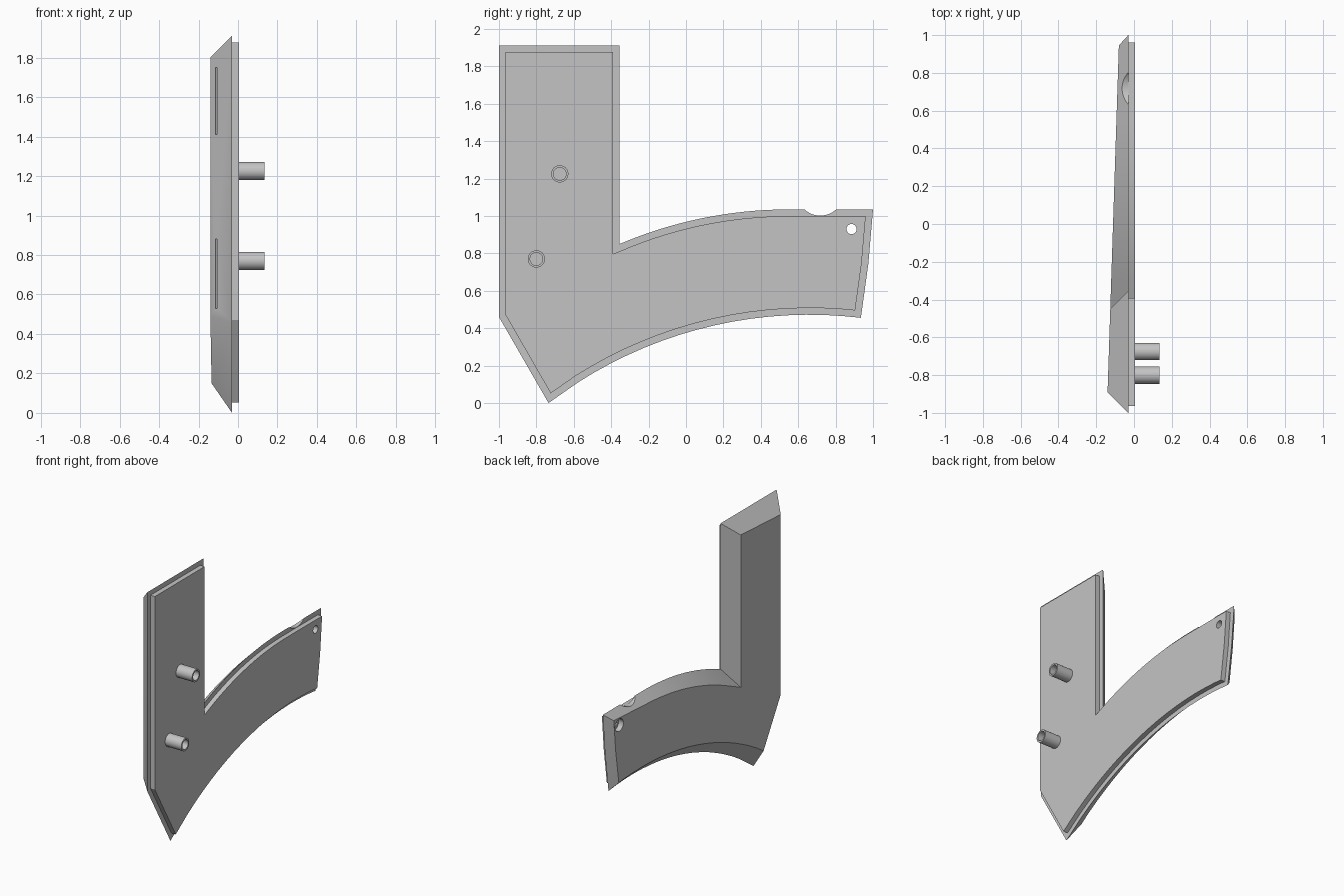
import bpy, bmesh
from math import sin, cos, pi, asin
from mathutils import Vector

cube = bpy.data.objects.get("Cube")
if cube:
    bpy.data.objects.remove(cube, do_unlink=True)

grey = bpy.data.materials.new("plain grey")
grey.use_nodes = True
grey.diffuse_color = (0.55, 0.55, 0.55, 1)
grey.node_tree.nodes["Principled BSDF"].inputs["Base Color"].default_value = grey.diffuse_color


def loft(name, rings):
    """Closed solid skinned through rings of equal point count."""
    bm = bmesh.new()
    loops = [[bm.verts.new(p) for p in ring] for ring in rings]
    n = len(loops[0])
    for a, b in zip(loops, loops[1:]):
        for i in range(n):
            j = (i + 1) % n
            bm.faces.new((a[i], a[j], b[j], b[i]))
    bm.faces.new(loops[0])
    bm.faces.new(loops[-1])
    bmesh.ops.recalc_face_normals(bm, faces=bm.faces)
    mesh = bpy.data.meshes.new(name)
    bm.to_mesh(mesh)
    bm.free()
    mesh.materials.append(grey)
    ob = bpy.data.objects.new(name, mesh)
    bpy.context.collection.objects.link(ob)
    return ob


def circle(x, y, z, r, n=40):
    return [(x, y + r * cos(2 * pi * i / n), z + r * sin(2 * pi * i / n)) for i in range(n)]


def arc(cy, cz, r, y0, y1, n):
    """Points on the upper side of a circle between two y positions."""
    a0, a1 = asin((y0 - cy) / r), asin((y1 - cy) / r)
    angles = [a0 + (a1 - a0) * i / n for i in range(n + 1)]
    return [Vector((cy + r * sin(a), cz + r * cos(a))) for a in angles]


def select_only(ob):
    bpy.ops.object.select_all(action='DESELECT')
    ob.select_set(True)
    bpy.context.view_layer.objects.active = ob


# Side outline, as (y, z), counter-clockwise
lower = arc(0.66, -1.825, 2.297, -0.735, 0.935, 18)
del lower[1]
upper = arc(0.55, -1.271, 2.306, 0.55, -0.355, 16)
outline = ([Vector((-1, 0.46))] + lower + [Vector((0.975, 0.745)), Vector((1, 1.035))]
           + upper + [Vector((-0.355, 1.912)), Vector((-1, 1.912))])


def mitres(pts):
    """Inward offset vector per unit of inset at each corner."""
    normals = []
    for i, p in enumerate(pts):
        d = (pts[(i + 1) % len(pts)] - p).normalized()
        normals.append(Vector((-d.y, d.x)))
    return [(normals[i - 1] + normals[i]) / (1 + normals[i - 1].dot(normals[i]))
            for i in range(len(pts))]


# Body: raised inner slab, rim, 45 degree bevel up to a sloping outer face
RIM, INNER, INSET = -0.03, 0.005, 0.036
BASE, SLOPE = 0.111, 0.0326
slab_top, slab_base, rim, face = [], [], [], []
for p, m in zip(outline, mitres(outline)):
    q = p + m * INSET
    slab_top.append((INNER, q.x, q.y))
    slab_base.append((RIM, q.x, q.y))
    rim.append((RIM, p.x, p.y))
    depth = (BASE - SLOPE * p.x + RIM) / (1 + SLOPE * m.x)
    f = p + m * depth
    face.append((RIM - depth, f.x, f.y))
body = loft("bracket_body", [slab_top, slab_base, rim, face])


def box_ring(x, y0, y1, z0, z1):
    return [(x, y0, z0), (x, y1, z0), (x, y1, z1), (x, y0, z1)]


# Cutters: edge notch, screw hole with counterbore, two thin front slits
cutters = [
    loft("notch_cutter", [circle(x, 0.718, 1.128, 0.126, 64) for x in (-0.3, 0.3)]),
    loft("hole_cutter", [circle(x, 0.885, 0.93, 0.027) for x in (-0.3, 0.3)]),
    loft("counterbore_cutter", [circle(x, 0.885, 0.93, 0.045) for x in (-0.3, -0.045)]),
]
for z0, z1 in ((0.53, 0.88), (1.41, 1.75)):
    cutters.append(loft("slit_cutter", [box_ring(x, -0.96, -0.9, z0, z1)
                                        for x in (-0.113, -0.107)]))
for cutter in cutters:
    cutter.hide_render = True
    select_only(body)
    mod = body.modifiers.new("cut", 'BOOLEAN')
    mod.operation = 'DIFFERENCE'
    mod.solver = 'EXACT'
    mod.object = cutter
    bpy.ops.object.modifier_apply(modifier=mod.name)
    bpy.data.objects.remove(cutter, do_unlink=True)

# Hollow locating pegs on the inner side
parts = [body]
for name, y, z in (("upper_peg", -0.675, 1.225), ("lower_peg", -0.8, 0.77)):
    parts.append(loft(name, [circle(0, y, z, 0.046), circle(0.135, y, z, 0.046),
                             circle(0.135, y, z, 0.034), circle(0.008, y, z, 0.034)]))

for ob in parts:
    select_only(ob)
    bpy.ops.object.shade_smooth_by_angle(angle=pi / 7)
